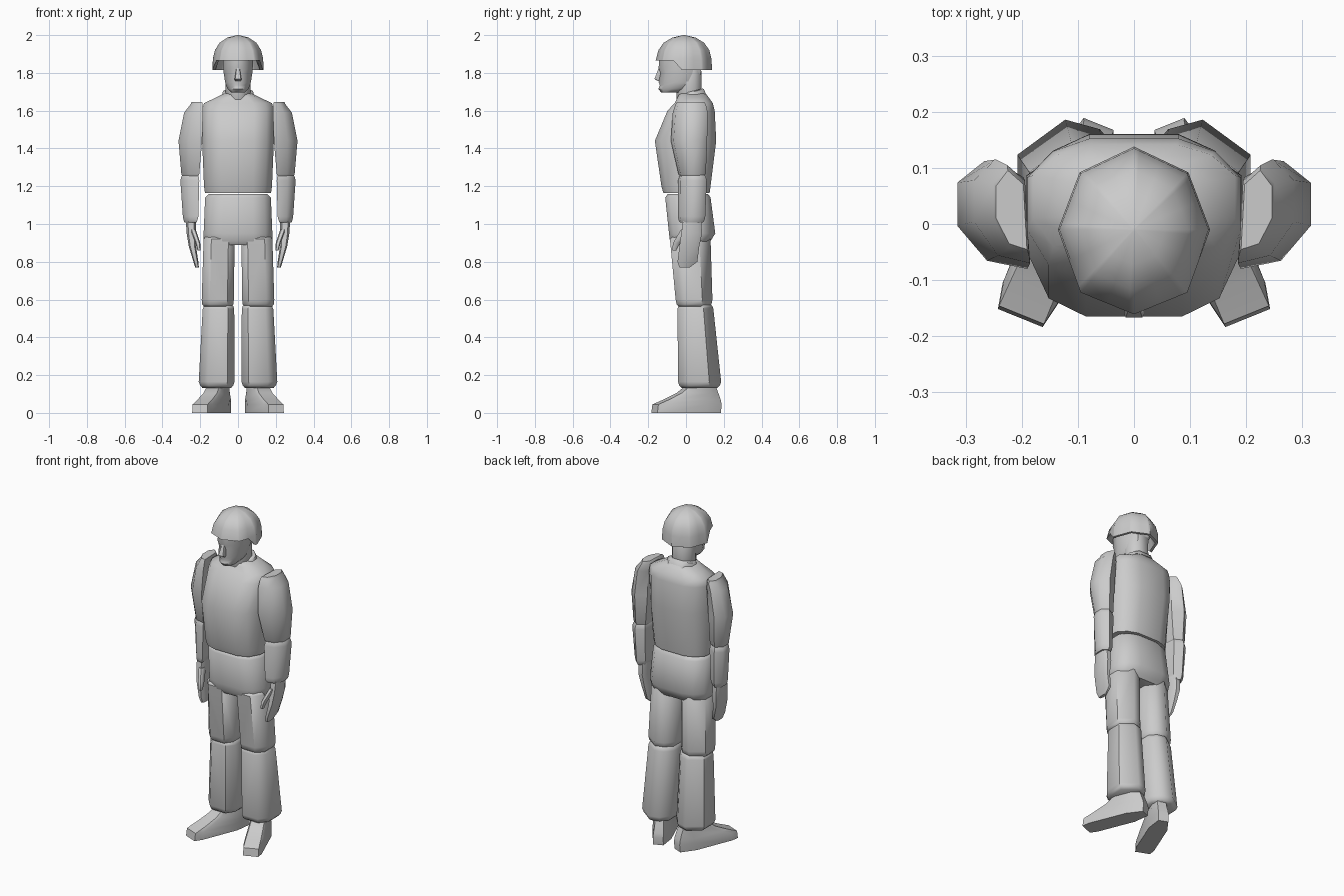
import bpy, bmesh, math
from mathutils import Matrix, Vector

if "Cube" in bpy.data.objects:
    bpy.data.objects.remove(bpy.data.objects["Cube"])

GREY = (0.6, 0.6, 0.6, 1)
mat = bpy.data.materials.new("plain grey")
mat.use_nodes = True
mat.diffuse_color = GREY
mat.node_tree.nodes["Principled BSDF"].inputs["Base Color"].default_value = GREY


def mirrored(half):
    """Close a right-hand half outline across x = 0."""
    return half + [(-x, y) for x, y in reversed(half)]


# Unit outlines for cross-sections, x outward, y backward
BODY = mirrored([(.45, -1), (.8, -.8), (1, -.3), (1, .45), (.76, .82), (.42, 1)])
HEAD = mirrored([(.25, -1), (.7, -.75), (1, -.2), (.95, .45), (.5, 1)])
ARM = [(-1, -1), (.15, -.85), (1, -.2), (1, .6), (.23, 1), (-.77, .65)]
LEG = [(-1, -.5), (-.6, -1), (.5, -1), (1, -.5), (1, .45), (.1, 1), (-.55, .85), (-1, .4)]
FOOT = mirrored([(.82, -1), (1, -.75), (1, .5), (.55, 1)])
HAND = mirrored([(.6, -1), (1, -.5), (1, .6), (.5, 1)])


def finish(name, bm, angle=50):
    bmesh.ops.recalc_face_normals(bm, faces=bm.faces)
    mesh = bpy.data.meshes.new(name)
    bm.to_mesh(mesh)
    bm.free()
    mesh.materials.append(mat)
    mesh.polygons.foreach_set("use_smooth", [True] * len(mesh.polygons))
    mesh.set_sharp_from_angle(angle=math.radians(angle))
    obj = bpy.data.objects.new(name, mesh)
    bpy.context.collection.objects.link(obj)
    return obj


def skin(bm, rings):
    """Bridge rings of points and cap both ends."""
    loops = [[bm.verts.new(p) for p in ring] for ring in rings]
    n = len(loops[0])
    for a, b in zip(loops, loops[1:]):
        for i in range(n):
            bm.faces.new((a[i], a[(i + 1) % n], b[(i + 1) % n], b[i]))
    bm.faces.new(loops[0])
    bm.faces.new(loops[-1])


def loft(name, shape, sections, side=1, cap=0.012, place=None, tilt=0):
    """Sections are (z, x0, x1, y0, y1), listed upward; ends get a soft rim."""
    def ring(s, k=1, dz=0):
        z, x0, x1, y0, y1 = s
        return [Vector(((x0 + x1 + k * u * (x1 - x0)) / 2,
                        (y0 + y1 + k * v * (y1 - y0)) / 2, z + dz)) for u, v in shape]
    rings = [ring(s) for s in sections]
    if cap:
        rings = [ring(sections[0], .88, -cap)] + rings + [ring(sections[-1], .88, cap)]
    bm = bmesh.new()
    skin(bm, rings)
    for v in bm.verts:
        v.co.z += tilt * v.co.y
    if place:
        bm.transform(place)
    bm.transform(Matrix.Diagonal((side, 1, 1, 1)))
    return finish(name, bm)


def centred(*rows):
    return [(z, -x, x, y0, y1) for z, x, y0, y1 in rows]


# Trunk
loft("torso", BODY, centred((1.165, .175, -.12, .125), (1.2, .18, -.13, .13),
     (1.44, .19, -.165, .16), (1.6, .19, -.098, .152), (1.64, .18, -.06, .142),
     (1.67, .115, -.045, .12), (1.69, .075, -.035, .105)), cap=0)
loft("pelvis", BODY, centred((.91, .183, -.085, .13), (.95, .182, -.09, .155),
     (1.14, .174, -.11, .13)), cap=.02)
loft("collar", HEAD, centred((1.65, .092, -.05, .11), (1.69, .082, -.03, .095)),
     tilt=.25, cap=.005)

# Head
loft("neck", HEAD, centred((1.64, .066, -.05, .085), (1.84, .066, -.05, .08)))
loft("head", HEAD, centred((1.695, .035, -.13, -.02), (1.715, .055, -.147, .03),
     (1.735, .064, -.138, .06), (1.75, .068, -.145, .07), (1.8, .076, -.134, .078),
     (1.825, .078, -.145, .08), (1.9, .08, -.14, .085)), cap=0)
loft("nose", FOOT, centred((1.757, .016, -.15, -.11), (1.768, .018, -.167, -.11),
     (1.825, .009, -.145, -.11)), cap=0)

# Helmet dome with eight flat sides and a lower skirt behind the brow
corners = [(0, -.158), (.093, -.12), (.133, -.01), (.095, .09), (0, .135)]
corners += [(-x, y) for x, y in corners[3:0:-1]]
rim = []
for i, (x, y) in enumerate(corners):
    nx, ny = corners[(i + 1) % 8]
    rim += [(x, y)] + [(x + (nx - x) * t, y + (ny - y) * t) for t in (.5, .9)]


def dome_ring(k, z):
    return [(x * k, -.01 + (y + .01) * k, z) for x, y in rim]


def skirt_ring(k):
    return [(x * k, -.01 + (y + .01) * k, 1.815 if y > -.025 else 1.865) for x, y in rim]


bm = bmesh.new()
skin(bm, [[(x, y, 1.875) for x, y, z in skirt_ring(.8)], skirt_ring(.9), skirt_ring(1.02),
          dome_ring(1, 1.875), dome_ring(.92, 1.92), dome_ring(.73, 1.96),
          dome_ring(.42, 1.987), dome_ring(.03, 2)])
finish("helmet", bm)

# Limbs, built once for each side
for label, side in (("left", 1), ("right", -1)):
    loft(label + "_upper_arm", ARM, [(1.265, .205, .3, -.04, .105), (1.44, .19, .315, -.08, .112),
         (1.59, .185, .285, -.07, .115), (1.635, .187, .25, -.055, .105)], side)
    loft(label + "_forearm", ARM, [(1.02, .215, .288, -.04, .098), (1.04, .21, .292, -.042, .102),
         (1.23, .205, .305, -.042, .11), (1.25, .208, .3, -.036, .105)], side)
    loft(label + "_hand", HAND, [(.77, .207, .226, -.035, .02), (.8, .21, .236, -.045, .06),
         (.88, .222, .26, -.035, .07), (.95, .222, .272, -.025, .085),
         (1.02, .222, .276, -.015, .08)], side, cap=0)
    loft(label + "_thumb", HAND, [(.865, .198, .216, -.073, -.05), (.9, .2, .225, -.068, -.03),
         (.965, .222, .25, -.03, .02)], side, cap=.005)
    loft(label + "_thigh", LEG, [(.575, .025, .19, -.05, .135), (.6, .022, .192, -.055, .14),
         (.92, .018, .182, -.085, .13)], side)
    loft(label + "_shin", LEG, [(.145, .025, .2, -.036, .18), (.165, .018, .208, -.042, .186),
         (.55, .02, .187, -.045, .145), (.565, .025, .18, -.04, .14)], side)
    loft(label + "_shoe", FOOT, [(0, -.05, .055, -.268, .1), (.045, -.05, .055, -.262, .105),
         (.07, -.05, .052, -.2, .1), (.105, -.047, .047, -.125, .088),
         (.14, -.042, .045, -.08, .075)], side, cap=0,
         place=Matrix.Translation((.1, .08, 0)) @ Matrix.Rotation(math.radians(22), 4, "Z"))
